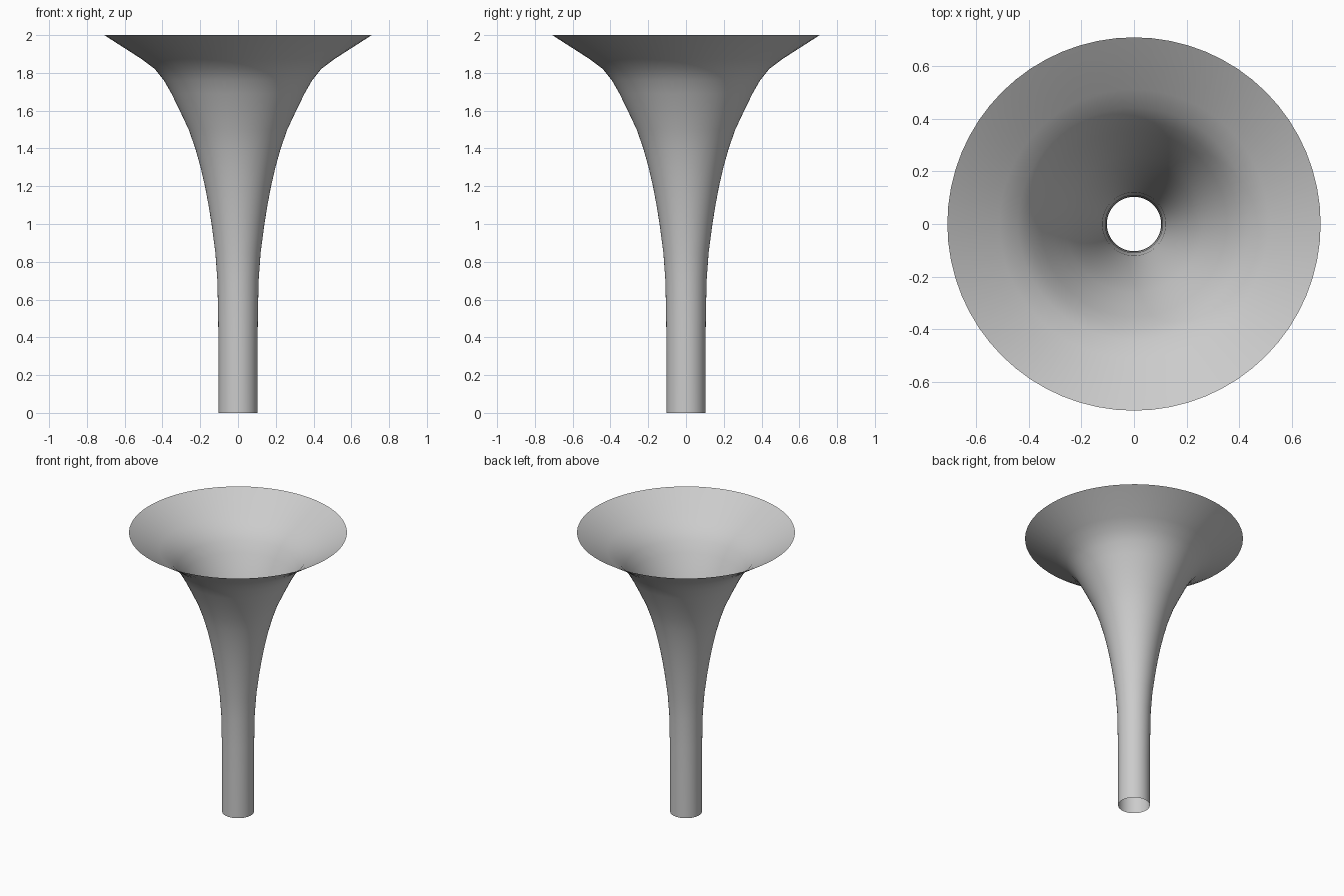
import bpy, bmesh, math

if "Cube" in bpy.data.objects:
    bpy.data.objects.remove(bpy.data.objects["Cube"])

# Bell profile as (radius, height), open at both ends
profile = [(0.103, 0.0), (0.103, 0.3), (0.105, 0.5), (0.109, 0.7), (0.120, 0.85),
           (0.140, 1.0), (0.156, 1.1), (0.175, 1.2), (0.198, 1.3), (0.226, 1.4),
           (0.261, 1.5), (0.308, 1.6), (0.352, 1.69), (0.392, 1.76),
           (0.440, 1.82), (0.510, 1.873), (0.708, 2.0)]
SIDES = 64

# Revolve the profile into a thin open horn
bm = bmesh.new()
rings = []
for r, z in profile:
    rings.append([bm.verts.new((r * math.cos(2 * math.pi * i / SIDES),
                                r * math.sin(2 * math.pi * i / SIDES), z))
                  for i in range(SIDES)])
for a, b in zip(rings, rings[1:]):
    for i in range(SIDES):
        j = (i + 1) % SIDES
        bm.faces.new((a[i], a[j], b[j], b[i])).smooth = True

mesh = bpy.data.meshes.new("horn_bell")
bm.to_mesh(mesh)
bm.free()
horn = bpy.data.objects.new("horn_bell", mesh)
bpy.context.collection.objects.link(horn)
